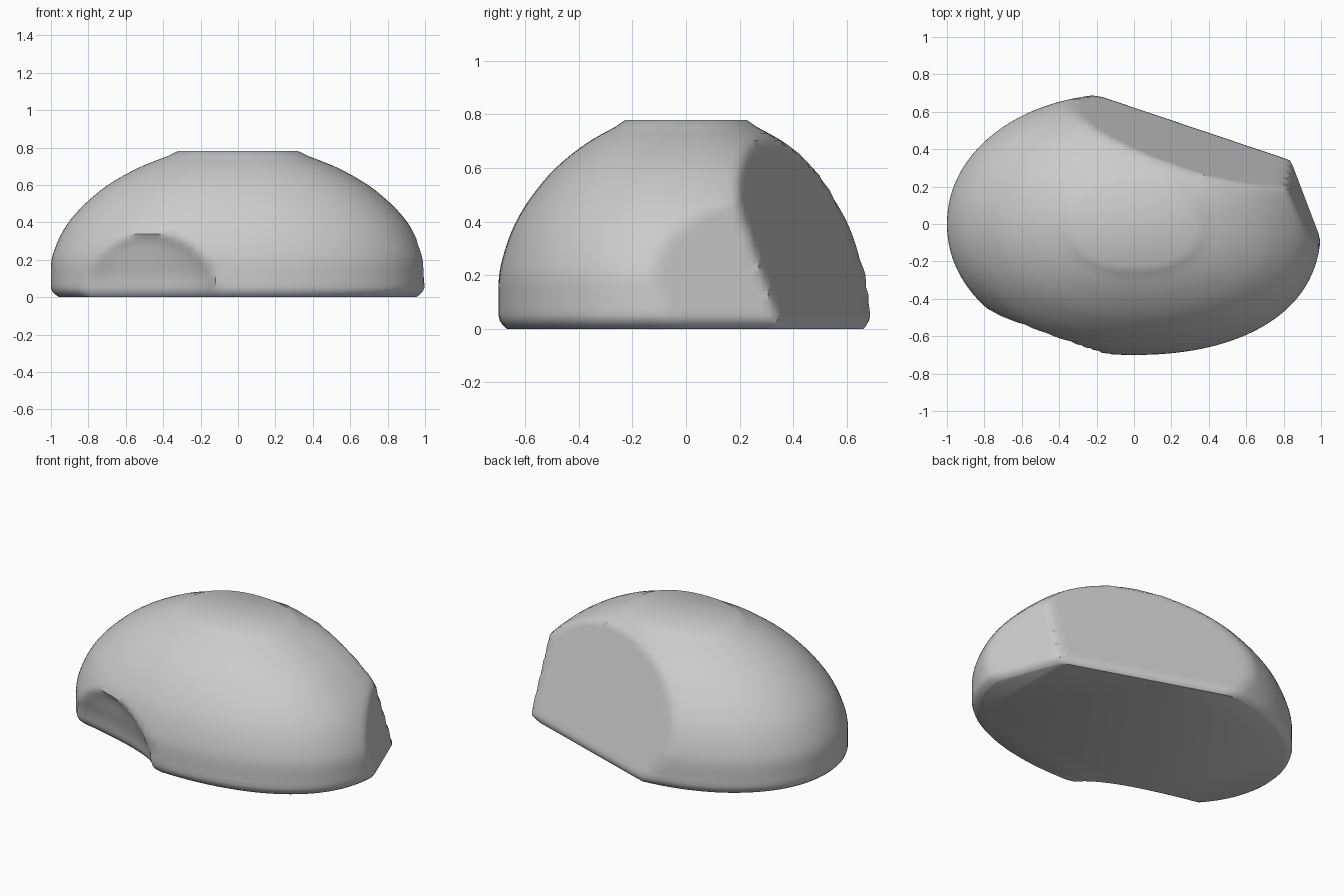
import bpy
import bmesh
import math

cube = bpy.data.objects.get("Cube")
if cube:
    bpy.data.objects.remove(cube, do_unlink=True)

SEGMENTS = 128
HALF_X, HALF_Y, TOP = 1.0, 0.70, 0.78

# Dome profile: (height, share of the full outline)
PROFILE = [(0.2, 1.0), (0.3, 0.965), (0.4, 0.91), (0.5, 0.82),
           (0.6, 0.70), (0.68, 0.56), (0.73, 0.45), (TOP, 0.29)]

# Worn flat sides: normal x, y, z and distance
FACETS = [(0.319, 0.948, 0.34, 0.604), (0.934, 0.356, 0.17, 0.912)]


def lerp_profile(z):
    if z <= PROFILE[0][0]:
        return 1.0
    for (z0, r0), (z1, r1) in zip(PROFILE, PROFILE[1:]):
        if z <= z1:
            return r0 + (r1 - r0) * (z - z0) / (z1 - z0)
    return PROFILE[-1][1]


def spow(v, p):
    return math.copysign(abs(v) ** p, v)


def surface_point(angle, z):
    c, s = math.cos(angle), math.sin(angle)
    power = 2 / (2.2 + 0.12 * c)
    # Average nearby heights to soften the profile
    r = sum(lerp_profile(min(TOP, z + d)) for d in (-0.03, 0, 0.03)) / 3
    if z >= TOP:
        r = PROFILE[-1][1]
    x, y = HALF_X * r * spow(c, power), HALF_Y * r * spow(s, power)
    # Flatten the back and the end
    for nx, ny, nz, dist in FACETS:
        reach = nx * x + ny * y
        limit = dist - nz * z
        if reach > limit:
            x, y = x * limit / reach, y * limit / reach
    # Hollow low on the front
    if y < 0:
        w = max(0.0, 1 - ((x + 0.47) / 0.36) ** 2 - (z / 0.34) ** 2)
        depth = 0.12 * w ** 0.8
        x, y = x + depth * 0.4, y + depth
    # Rounded lip around the base
    lip = 1 - 0.045 * max(0.0, 1 - z / 0.05) ** 2
    return x * lip, y * lip, z


# Boulder shell, ring by ring
bm = bmesh.new()
heights = [0, 0.006, 0.015, 0.03, 0.05]
heights += [0.05 + (TOP - 0.05) * i / 28 for i in range(1, 29)]
rings = []
for z in heights:
    rings.append([bm.verts.new(surface_point(math.tau * i / SEGMENTS, z))
                  for i in range(SEGMENTS)])
for low, high in zip(rings, rings[1:]):
    for i in range(SEGMENTS):
        j = (i + 1) % SEGMENTS
        bm.faces.new((low[i], low[j], high[j], high[i]))

# Flat underside and worn top
bm.faces.new(rings[0][::-1])
bm.faces.new(rings[-1])
bm.normal_update()

mesh = bpy.data.meshes.new("boulder")
bm.to_mesh(mesh)
bm.free()
boulder = bpy.data.objects.new("boulder", mesh)
bpy.context.collection.objects.link(boulder)

# Stone colour
stone = bpy.data.materials.new("stone_grey")
stone.use_nodes = True
colour = (0.6, 0.6, 0.6, 1)
stone.diffuse_color = colour
stone.node_tree.nodes["Principled BSDF"].inputs["Base Color"].default_value = colour
mesh.materials.append(stone)

bpy.ops.object.select_all(action="DESELECT")
boulder.select_set(True)
bpy.context.view_layer.objects.active = boulder
bpy.ops.object.shade_smooth_by_angle(angle=math.radians(40))
